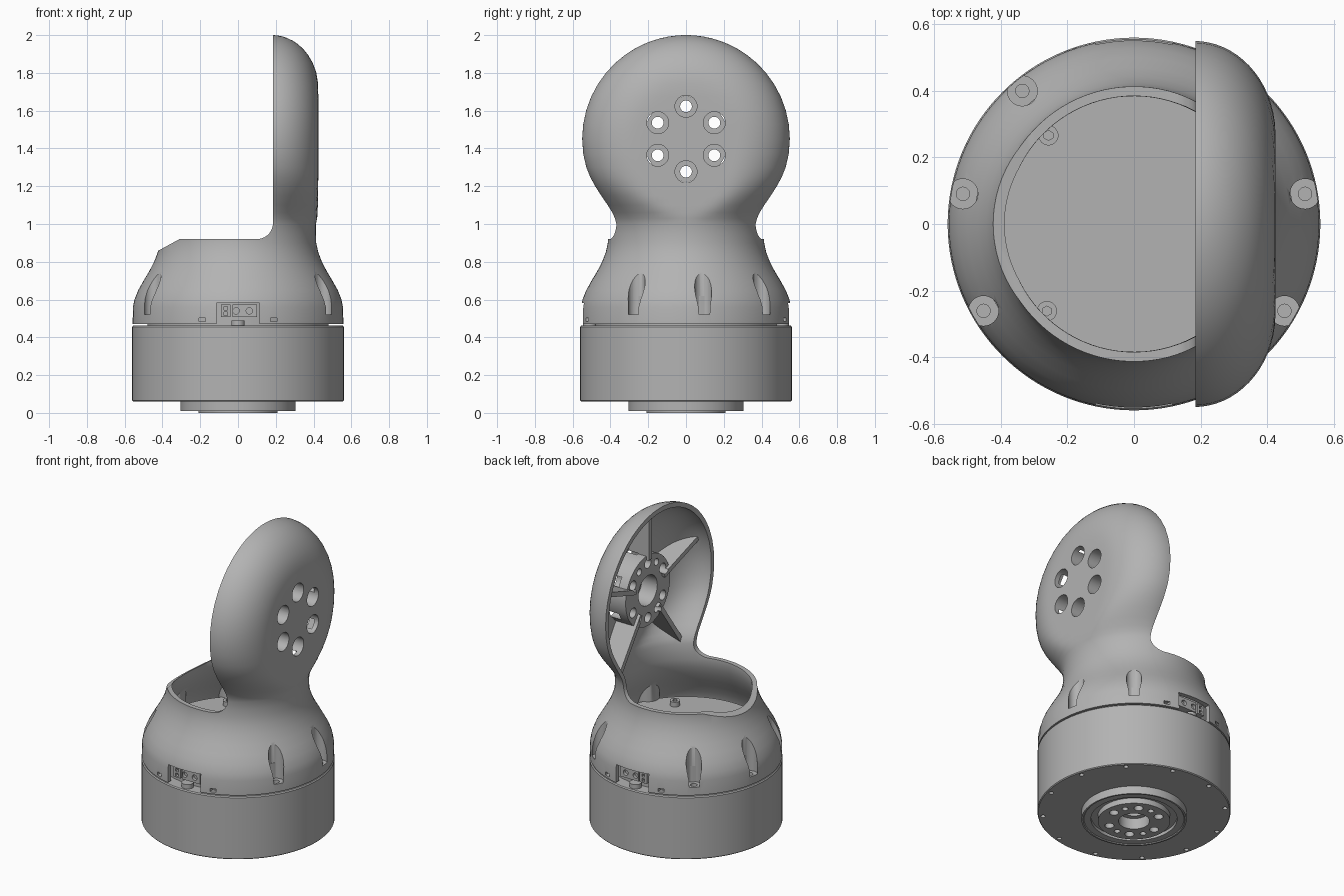
import bpy, bmesh
from math import sin, cos, pi, radians, sqrt, hypot, atan2
from mathutils import Matrix, Vector

if "Cube" in bpy.data.objects:
    bpy.data.objects.remove(bpy.data.objects["Cube"])

grey = bpy.data.materials.new("plain grey")
grey.use_nodes = True
grey.diffuse_color = (0.45, 0.45, 0.45, 1)
grey.node_tree.nodes["Principled BSDF"].inputs["Base Color"].default_value = grey.diffuse_color


# ---------- helpers ----------
def finish(bm, name):
    bmesh.ops.recalc_face_normals(bm, faces=bm.faces)
    mesh = bpy.data.meshes.new(name)
    bm.to_mesh(mesh)
    bm.free()
    mesh.materials.append(grey)
    ob = bpy.data.objects.new(name, mesh)
    bpy.context.collection.objects.link(ob)
    return ob


def cylinders(name, spots, radius, low, high, axis="Z", segments=32):
    """Row of cylinders; a spot is (x, y) on Z, or (y, z) on X, or (x, z) on Y."""
    bm = bmesh.new()
    for a, b in spots:
        mid = (low + high) / 2
        place, turn = {"Z": ((a, b, mid), Matrix()),
                       "X": ((mid, a, b), Matrix.Rotation(pi / 2, 4, "Y")),
                       "Y": ((a, mid, b), Matrix.Rotation(pi / 2, 4, "X"))}[axis]
        bmesh.ops.create_cone(bm, cap_ends=True, segments=segments, radius1=radius,
                              radius2=radius, depth=high - low,
                              matrix=Matrix.Translation(place) @ turn)
    return finish(bm, name)


def boxes(name, items):
    """Boxes given as (centre, size, turn about X)."""
    bm = bmesh.new()
    for centre, size, turn in items:
        bmesh.ops.create_cube(bm, size=1, matrix=Matrix.Translation(centre)
                              @ Matrix.Rotation(turn, 4, "X") @ Matrix.Diagonal((*size, 1)))
    return finish(bm, name)


def ring(radius, degrees, centre=(0, 0)):
    return [(centre[0] + radius * cos(radians(d)), centre[1] + radius * sin(radians(d)))
            for d in degrees]


def carve(target, *cutters):
    for cutter in cutters:
        mod = target.modifiers.new("carve", "BOOLEAN")
        mod.operation, mod.solver, mod.object = "DIFFERENCE", "EXACT", cutter
        bpy.context.view_layer.update()
        graph = bpy.context.evaluated_depsgraph_get()
        mesh = bpy.data.meshes.new_from_object(target.evaluated_get(graph))
        target.modifiers.clear()
        target.data = mesh
        bpy.data.objects.remove(cutter)


def smooth(ob):
    bpy.ops.object.select_all(action="DESELECT")
    ob.select_set(True)
    bpy.context.view_layer.objects.active = ob
    bpy.ops.object.shade_smooth_by_angle(angle=radians(32))


def loft(name, rows):
    bm = bmesh.new()
    loops = [[bm.verts.new(p) for p in row] for row in rows]
    for low, high in zip(loops, loops[1:]):
        for i in range(len(low)):
            j = (i + 1) % len(low)
            bm.faces.new((low[i], low[j], high[j], high[i]))
    bm.faces.new(loops[0])
    bm.faces.new(loops[-1])
    return finish(bm, name)


def revolve(name, profile, segments=128):
    bm = bmesh.new()
    verts = [bm.verts.new((r, 0, z)) for r, z in profile]
    edges = [bm.edges.new(pair) for pair in zip(verts, verts[1:])]
    bmesh.ops.spin(bm, geom=verts + edges, axis=(0, 0, 1), cent=(0, 0, 0),
                   angle=2 * pi, steps=segments, use_duplicate=False)
    bmesh.ops.remove_doubles(bm, verts=bm.verts, dist=1e-5)
    return finish(bm, name)


# ---------- housing: round dome that grows into an upright disc ----------
SPLIT, HUB_Z, DISC = 0.18, 1.45, 0.55
DOME = [(.47, .558), (.56, .556), (.6, .548), (.65, .528), (.7, .5), (.75, .47),
        (.8, .444), (.85, .425), (.9, .414)]
NECK = [(.95, .371), (1.0, .37), (1.03, .377), (1.06, .39), (1.1, .415), (1.15, .449),
        (1.2, .481), (1.25, .508), (1.3, .528), (1.37, .544)]


def section(z, half, wall):
    blend = min(max((z - .95) / .3, 0), 1)
    blend = blend * blend * (3 - 2 * blend)
    full = hypot(half, SPLIT)
    loop = []
    for i in range(49):
        y = half * sin(pi * (i / 48 - .5))
        arc = sqrt(max(full ** 2 - y * y, 0)) - SPLIT
        if z >= .95:
            arc = min(arc, .24 - wall)
        inset = half - abs(y) if z < HUB_Z else DISC - wall - hypot(y, z - HUB_Z)
        u = min(max(inset / .28, 0), 1)
        disc = (.245 - wall) * sqrt(1 - (1 - u) ** 2)
        loop.append((SPLIT + arc * (1 - blend) + disc * blend, y, z))
    start = atan2(half, SPLIT)
    for i in range(1, 60):
        a = start + (2 * pi - 2 * start) * i / 60
        if z < 1.04:
            loop.append((full * cos(a), full * sin(a), z))
        else:
            loop.append((SPLIT - .1, half * (1 - i / 30), z))
    return loop


def housing_solid(name, wall, bottom):
    rows = [(z, sqrt((r - wall) ** 2 - SPLIT ** 2)) for z, r in DOME]
    rows[0] = (bottom, rows[0][1])
    rows += [(z, w - wall) for z, w in NECK]
    rows += [(HUB_Z + (DISC - wall) * sin(radians(a)), (DISC - wall) * cos(radians(a)))
             for a in [0, 8, 16, 24, 32, 40, 47, 54, 60, 66, 71, 76, 80, 83, 86, 88]]
    return loft(name, [section(z, w, wall) for z, w in rows])


housing = housing_solid("housing", 0, .47)
cavity = housing_solid("cavity", .03, .44)

# Screw bosses, hub and ribs are what the cavity leaves standing
screw_spots = ring(.522, [10, 50, 130, 170, 210, 330])
ribs = []
for k in range(5):
    a = radians(90 + 72 * k)
    ribs.append(((.375, .4 * cos(a), HUB_Z + .4 * sin(a)), (.25, .5, .03), a))
carve(cavity,
      cylinders("bosses", screw_spots, .068, .4, .9),
      cylinders("hub", [(0, HUB_Z)], .225, .27, .6, "X", 64),
      boxes("ribs", ribs))

# Opening over the dome with a fillet up to the disc
opening = [(-.7, .707), (-.31, .92)]
opening += [(.1 + .085 * sin(radians(a)), 1.005 - .085 * cos(radians(a)))
            for a in range(0, 91, 10)]
opening += [(.185, 2.3), (-.7, 2.3)]
trim = loft("trim", [[(x, y, z) for x, z in opening] for y in (-.8, .8)])

bolts = ring(.173, range(30, 390, 60), (0, HUB_Z))
windows, clips = [], []
for s in (-1, 1):
    windows.append(((0, s * .55, .525), (.23, .2, .115), 0))
    clips += [((x, s * .55, .493), (.035, .16, .02), 0) for x in (-.19, .19)]
carve(housing, cavity, trim,
      cylinders("pockets", screw_spots, .045, .52, 1, segments=40),
      cylinders("screw_holes", screw_spots, .02, .4, .6),
      cylinders("counterbores", bolts, .058, .33, .6, "X"),
      cylinders("bolt_holes", bolts, .031, .1, .5, "X"),
      cylinders("pin_holes", ring(.173, [60, 120, 240, 300], (0, HUB_Z)), .022, .2, .33, "X"),
      cylinders("hub_bore", [(0, HUB_Z)], .095, .2, .38, "X", 48),
      boxes("windows", windows), boxes("clips", clips))
smooth(housing)

# ---------- motor base with stepped output flange ----------
base = revolve("motor_base", [
    (0, .12), (.06, .12), (.06, .07), (.09, .07), (.09, 0), (.21, 0), (.21, .035),
    (.25, .035), (.25, .015), (.29, .015), (.295, .01), (.305, .01), (.305, .06), (.555, .06),
    (.56, .065), (.56, .455), (.555, .462), (.48, .462), (.48, .62), (0, .62)])
carve(base,
      cylinders("rim_holes", ring(.53, range(15, 375, 30)), .014, 0, .12, segments=16),
      cylinders("flange_holes", ring(.152, range(0, 360, 60)), .027, -.1, .07, segments=24),
      cylinders("flange_pins", ring(.152, [30, 90, 210, 270]), .018, -.1, .07, segments=24))
smooth(base)

# ---------- screws on the inner deck ----------
deck_spots = ring(.37, [45, 134, 225, 315])
deck = cylinders("deck_screws", deck_spots, .03, .6, .65)
carve(deck, cylinders("sockets", deck_spots, .015, .635, .7, segments=6))
smooth(deck)

# ---------- connector blocks behind the windows ----------
for s, label in ((-1, "front"), (1, "back")):
    plug = boxes(label + "_connector", [((-.065, s * .49, .54), (.05, .07, .065), 0),
                                        ((.035, s * .49, .54), (.13, .07, .065), 0)])
    low, high = sorted((s * .505, s * .6))
    carve(plug, cylinders("sockets", [(-.01, .54), (.06, .54)], .017, low, high, "Y", 20),
          boxes("slots", [((-.065, s * .55, z), (.02, .09, .018), 0) for z in (.525, .555)]))
    smooth(plug)
    smooth(cylinders(label + "_window_screw", [(0, s * .51)], .035, .45, .49))
